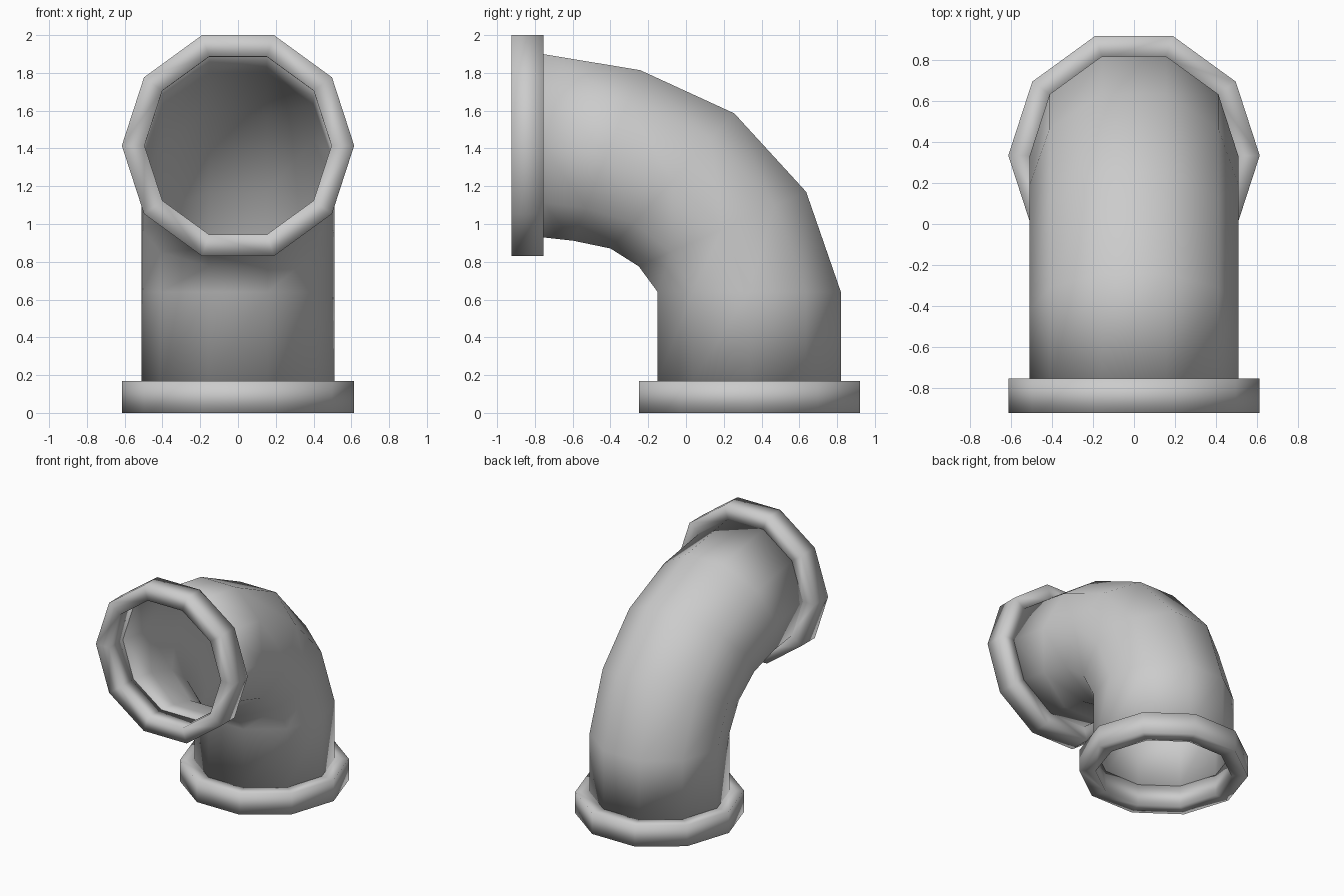
import bpy, bmesh
from math import cos, sin, pi, radians

if "Cube" in bpy.data.objects:
    bpy.data.objects.remove(bpy.data.objects["Cube"])

SIDES = 10
OUTER, BORE, RIM = 0.51, 0.495, 0.615


def sweep(name, stations):
    """Closed shell through decagon rings (y, z, tilt in degrees, radius)."""
    bm = bmesh.new()
    rings = []
    for y, z, tilt, r in stations:
        t = radians(tilt)
        ring = []
        for i in range(SIDES):
            a = 2 * pi * i / SIDES
            d = r * sin(a)
            ring.append(bm.verts.new((r * cos(a), y + d * cos(t), z + d * sin(t))))
        rings.append(ring)
    for k, ring in enumerate(rings):
        nxt = rings[(k + 1) % len(rings)]
        for i in range(SIDES):
            j = (i + 1) % SIDES
            bm.faces.new((ring[i], ring[j], nxt[j], nxt[i]))
    bmesh.ops.recalc_face_normals(bm, faces=bm.faces)
    for f in bm.faces:
        f.smooth = True
    mesh = bpy.data.meshes.new(name)
    bm.to_mesh(mesh)
    bm.free()
    obj = bpy.data.objects.new(name, mesh)
    bpy.context.collection.objects.link(obj)
    return obj


def flange(name, face, back, tilt):
    """Thick square-edged collar between two centre points (y, z)."""
    return sweep(name, [(*face, tilt, BORE), (*face, tilt, RIM),
                        (*back, tilt, RIM), (*back, tilt, BORE)])


# Bent thin-walled pipe: outer skin out, bore back
path = [(0.335, 0.17, 0), (0.335, 0.64, 0), (0.193, 0.973, 24),
        (-0.072, 1.228, 47.5), (-0.42, 1.363, 68.5), (-0.755, 1.414, 90)]
sweep("elbow_pipe", [(*p, OUTER) for p in path] + [(*p, BORE) for p in reversed(path)])

# Collars at both ends
flange("bottom_flange", (0.335, 0.0), (0.335, 0.17), 0)
flange("front_flange", (-0.925, 1.415), (-0.755, 1.415), 90)
